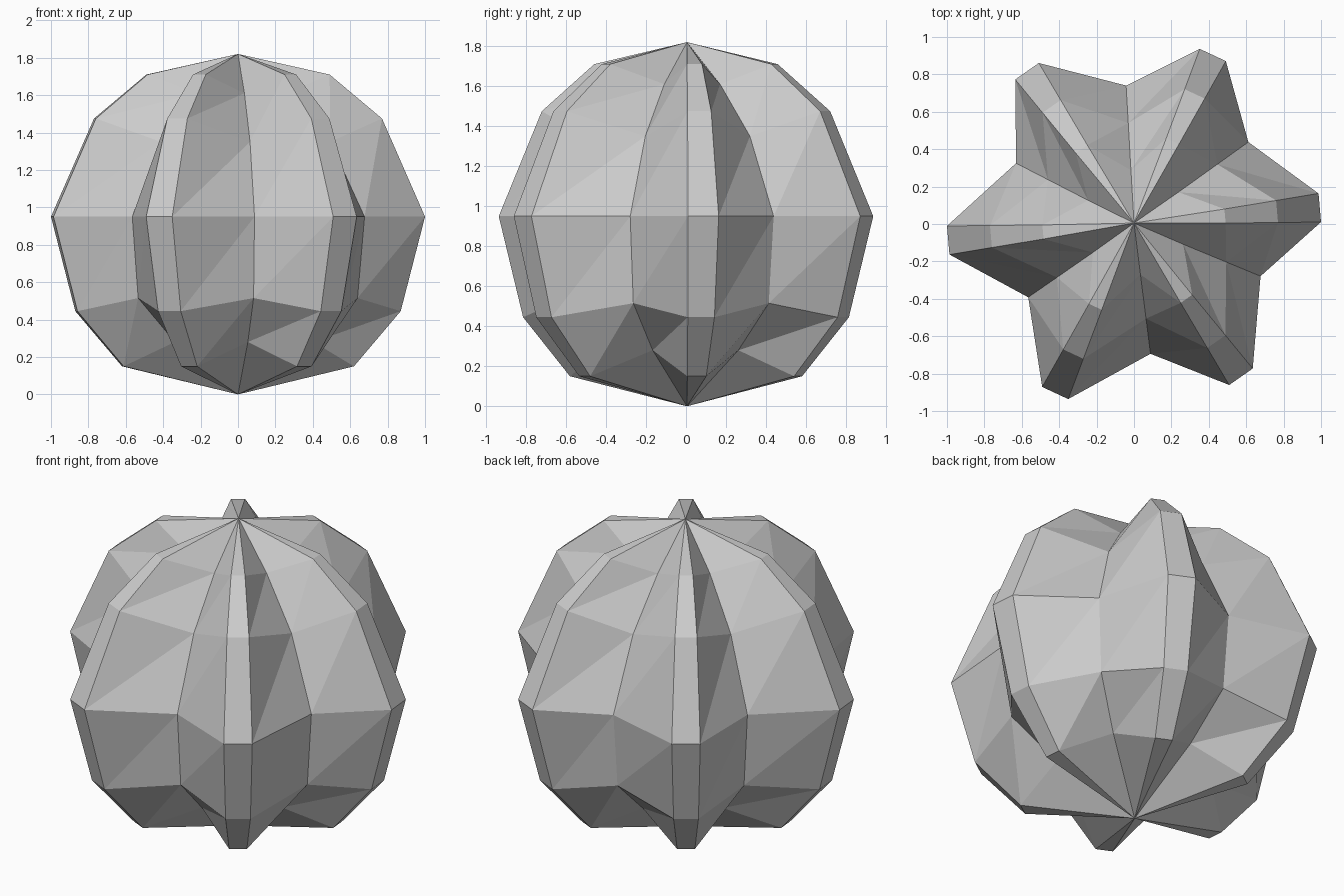
import bpy, bmesh
from math import radians, cos, sin

if "Cube" in bpy.data.objects:
    bpy.data.objects.remove(bpy.data.objects["Cube"])

# (ridge radius, ridge z, valley radius, valley z) per ring, bottom to top
RINGS = [
    (0.62, 0.15, 0.43, 0.28),
    (0.87, 0.445, 0.68, 0.515),
    (1.00, 0.95, 0.72, 0.95),
    (0.77, 1.475, 0.525, 1.35),
    (0.49, 1.71, 0.28, 1.61),
]
RIBS = 6
bm = bmesh.new()


def ring(rr, rz, vr, vz):
    """One star-shaped ring: two ridge corners and one valley per rib."""
    verts = []
    for k in range(RIBS):
        for ang in (0.6, 9.4):
            a = radians(ang + 60 * k)
            verts.append(bm.verts.new((rr * cos(a), rr * sin(a), rz)))
        a = radians(35.2 + 60 * k)
        off = 0.032 * vr  # valleys sit slightly off centre
        verts.append(bm.verts.new((vr * cos(a) + off, vr * sin(a) + off, vz)))
    return verts


# Ribbed sides, creased diagonally
rings = [ring(*r) for r in RINGS]
n = RIBS * 3
for lo, hi in zip(rings, rings[1:]):
    for i in range(n):
        j = (i + 1) % n
        if i % 3 == 0:
            bm.faces.new((lo[i], lo[j], hi[j], hi[i]))
        else:
            bm.faces.new((lo[i], lo[j], hi[j]))
            bm.faces.new((lo[i], hi[j], hi[i]))

# Fans to the top and bottom points
top = bm.verts.new((0, 0.005, 1.82))
bottom = bm.verts.new((0, 0.005, 0))
for i in range(n):
    j = (i + 1) % n
    bm.faces.new((rings[-1][i], rings[-1][j], top))
    bm.faces.new((rings[0][j], rings[0][i], bottom))

mesh = bpy.data.meshes.new("ribbed_cactus_body")
bm.to_mesh(mesh)
bm.free()
body = bpy.data.objects.new("ribbed_cactus_body", mesh)
bpy.context.collection.objects.link(body)
